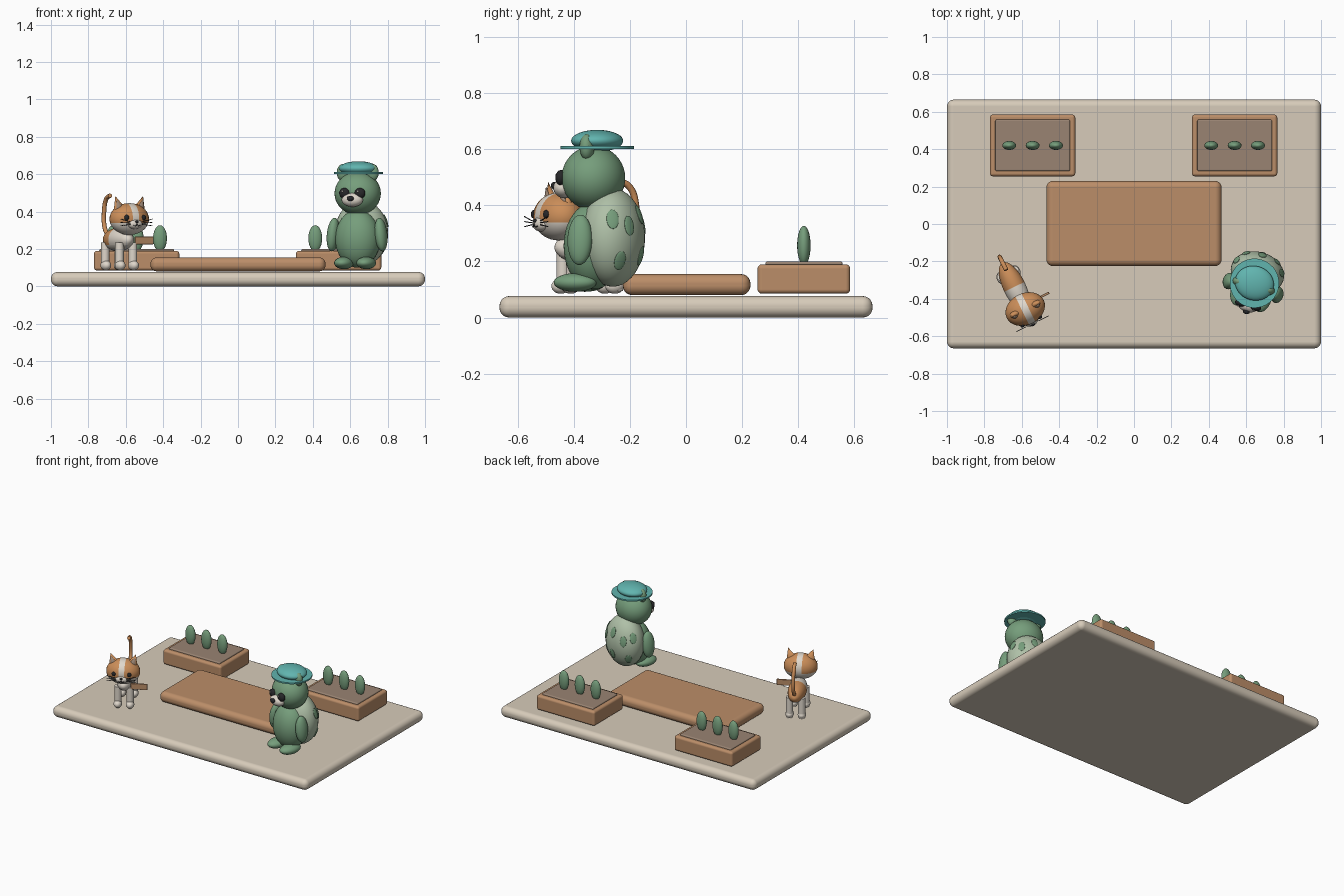
import bpy, bmesh, math
from mathutils import Matrix, Vector, Euler

if "Cube" in bpy.data.objects:
    bpy.data.objects.remove(bpy.data.objects["Cube"], do_unlink=True)


def material(name, *rgb):
    m = bpy.data.materials.new(name)
    m.use_nodes = True
    m.diffuse_color = (*rgb, 1)
    m.node_tree.nodes["Principled BSDF"].inputs["Base Color"].default_value = (*rgb, 1)
    return m


STONE = material("pale stone", .68, .60, .49)
WOOD = material("warm wood", .50, .27, .14)
SOIL = material("soil brown", .32, .23, .17)
GREEN = material("leaf green", .18, .34, .20)
SHELL = material("pale green", .43, .53, .39)
TEAL = material("teal", .12, .46, .43)
ORANGE = material("ginger", .60, .27, .10)
CREAM = material("cream", .74, .68, .60)
DARK = material("near black", .02, .02, .022)

WORLD = Matrix.Identity(4)


def add(name, bm, matrix, *mats):
    mesh = bpy.data.meshes.new(name)
    bm.to_mesh(mesh)
    bm.free()
    mesh.polygons.foreach_set("use_smooth", [True] * len(mesh.polygons))
    for m in mats:
        mesh.materials.append(m)
    ob = bpy.data.objects.new(name, mesh)
    bpy.context.collection.objects.link(ob)
    ob.matrix_world = matrix
    return ob


def place(frame, loc, rot, scale):
    return (frame @ Matrix.Translation(loc) @ Euler([math.radians(a) for a in rot]).to_matrix().to_4x4()
            @ Matrix.Diagonal((*scale, 1)))


def ball(name, frame, loc, radii, mat, rot=(0, 0, 0), mat2=None, cuts=(), rule=None):
    """Ellipsoid; optional planar cuts and a rule that picks the second colour."""
    bm = bmesh.new()
    bmesh.ops.create_uvsphere(bm, u_segments=32, v_segments=20, radius=1)
    for co, no in cuts:
        bmesh.ops.bisect_plane(bm, geom=bm.verts[:] + bm.edges[:] + bm.faces[:],
                               plane_co=co, plane_no=no)
    if rule:
        for f in bm.faces:
            f.material_index = int(rule(f.calc_center_median()))
    return add(name, bm, place(frame, loc, rot, radii), *[m for m in (mat, mat2) if m])


def box(name, frame, lo, hi, bevel, mat):
    lo, hi = Vector(lo), Vector(hi)
    bm = bmesh.new()
    bmesh.ops.create_cube(bm, size=1)
    bmesh.ops.scale(bm, vec=hi - lo, verts=bm.verts)
    ob = add(name, bm, frame @ Matrix.Translation((lo + hi) / 2), mat)
    mod = ob.modifiers.new("Bevel", "BEVEL")
    mod.width, mod.segments, mod.harden_normals = bevel, 5, True
    return ob


def cone(name, frame, loc, rot, scale, mat, r1=1, r2=0):
    bm = bmesh.new()
    bmesh.ops.create_cone(bm, cap_ends=True, segments=32, radius1=r1, radius2=r2, depth=1)
    ob = add(name, bm, place(frame, loc, rot, scale), mat)
    ob.data.set_sharp_from_angle(angle=math.radians(40))
    return ob


def tube(name, frame, points, radius, mat):
    curve = bpy.data.curves.new(name, "CURVE")
    curve.dimensions = "3D"
    curve.bevel_depth, curve.bevel_resolution, curve.use_fill_caps = radius, 3, True
    s = curve.splines.new("BEZIER")
    s.bezier_points.add(len(points) - 1)
    for bp, p in zip(s.bezier_points, points):
        bp.co = p
        bp.handle_left_type = bp.handle_right_type = "AUTO"
    curve.materials.append(mat)
    ob = bpy.data.objects.new(name, curve)
    bpy.context.collection.objects.link(ob)
    ob.matrix_world = frame
    return ob


# Ground slab and central platform
box("ground_slab", WORLD, (-1, -.665, 0), (1, .665, .077), .036, STONE)
box("platform", WORLD, (-.468, -.225, .08), (.468, .23, .155), .034, WOOD)

# Planters with three bushes each
for side, x in (("right", -.542), ("left", .538)):
    box(side + "_planter", WORLD, (x - .228, .255, .085), (x + .228, .585, .19), .016, WOOD)
    box(side + "_planter_soil", WORLD, (x - .2, .283, .15), (x + .2, .558, .2), .008, SOIL)
    for i in (-1, 0, 1):
        ball(side + "_bush", WORLD, (x + i * .125, .42, .257), (.037, .024, .07), GREEN)

# Shelled figure: body, shell and spots
FIG = Matrix.Translation((.64, -.33, 0)) @ Matrix.Rotation(math.radians(-16), 4, "Z")
ball("body", FIG, (0, 0, .255), (.122, .105, .155), GREEN)
shell_c, shell_r = Vector((0, .072, .285)), Vector((.145, .112, .175))
ball("shell", FIG, shell_c, shell_r, SHELL)
for az, el in ((90, 28), (52, 14), (128, 14), (90, -22), (35, -28), (145, -28), (20, 22), (160, 22)):
    a, e = math.radians(az), math.radians(el)
    d = Vector((math.cos(a) * math.cos(e), math.sin(a) * math.cos(e), math.sin(e)))
    p = shell_c + d * shell_r
    normal = Vector(u / (r * r) for u, r in zip(p - shell_c, shell_r))
    turn = normal.to_track_quat("Y", "Z").to_matrix().to_4x4()
    ball("shell_spot", FIG @ Matrix.Translation(p) @ turn, (0, 0, 0), (.022, .006, .036), GREEN)

# Shelled figure: head and face
ball("head", FIG, (0, 0, .497), (.125, .113, .115), GREEN)
ball("muzzle", FIG, (0, -.105, .462), (.058, .04, .037), CREAM)
ball("nose", FIG, (0, -.143, .47), (.019, .014, .014), DARK)
for s, side in ((-1, "right"), (1, "left")):
    ball(side + "_eye", FIG, (s * .043, -.107, .498), (.029, .02, .028), DARK)
    ball(side + "_eye_glint", FIG, (s * .043 - .006, -.126, .508), (.005, .004, .005), CREAM)
    ball(side + "_ear", FIG, (s * .082, 0, .608), (.034, .026, .046), GREEN)
    ball(side + "_arm", FIG, (s * .133, -.012, .277), (.033, .045, .09), GREEN, (0, -s * 6, 0))
    ball(side + "_foot", FIG, (s * .062, -.05, .125), (.05, .078, .033), GREEN)

# Hat
cone("hat_brim", FIG, (0, .014, .606), (0, 0, 0), (.132, .132, .01), TEAL, r2=1)
ball("hat_crown", FIG, (0, .014, .63), (.105, .092, .039), TEAL)

# Cat: body, legs and tail
CAT = Matrix.Translation((-.635, -.345, 0)) @ Matrix.Rotation(math.radians(26), 4, "Z")
ball("cat_body", CAT, (0, .01, .25), (.06, .145, .062), ORANGE, mat2=CREAM,
     cuts=[((0, 0, 0), (0, 1, 0)), ((0, 0, -.45), (0, 0, 1))],
     rule=lambda c: c.y < 0 or c.z < -.45)
for end, y in (("front", -.085), ("rear", .09)):
    for s, side in ((-1, "right"), (1, "left")):
        cone(f"cat_{end}_{side}_leg", CAT, (s * .04, y, .165), (0, 0, 0), (.023, .023, .14), CREAM, r2=1)
        ball(f"cat_{end}_{side}_paw", CAT, (s * .04, y - .008, .112), (.027, .035, .027), CREAM)
tube("cat_tail", CAT, [(0, .13, .27), (0, .175, .31), (0, .185, .4), (0, .155, .47), (0, .11, .485)],
     .012, ORANGE)

# Cat: head with pale blaze and jaw
HEAD = CAT @ Matrix.Translation((0, -.122, .36))
ball("cat_head", HEAD, (0, 0, 0), (.11, .085, .085), ORANGE, mat2=CREAM,
     cuts=[((.17, 0, 0), (1, 0, 0)), ((-.17, 0, 0), (1, 0, 0)), ((0, 0, -.25), (0, 0, 1))],
     rule=lambda c: abs(c.x) < .17 or c.z < -.25)
ball("cat_muzzle", HEAD, (0, -.07, -.027), (.042, .026, .026), CREAM)
ball("cat_nose", HEAD, (0, -.094, -.015), (.01, .007, .007), DARK)
for s, side in ((-1, "right"), (1, "left")):
    ball(f"cat_{side}_eye", HEAD, (s * .05, -.073, .008), (.014, .01, .015), DARK)
    cone(f"cat_{side}_ear", HEAD, (s * .07, 0, .085), (0, s * 18, 0), (.036, .022, .08), ORANGE)
    cone(f"cat_{side}_inner_ear", HEAD, (s * .07, -.011, .08), (0, s * 18, 0), (.023, .014, .056), SOIL)
    tube(f"cat_{side}_mouth", HEAD, [(0, -.096, -.024), (s * .008, -.096, -.036), (s * .02, -.092, -.034)],
         .002, DARK)
    for k in (-1, 0, 1):
        tube(f"cat_{side}_whisker", HEAD,
             [(s * .035, -.088, -.022 + k * .007), (s * .095, -.088, -.018 + k * .018)], .0018, DARK)

# Small wooden tag at the cat's side
box("cat_tag", CAT, (.045, -.106, .225), (.153, -.094, .266), .003, WOOD)
